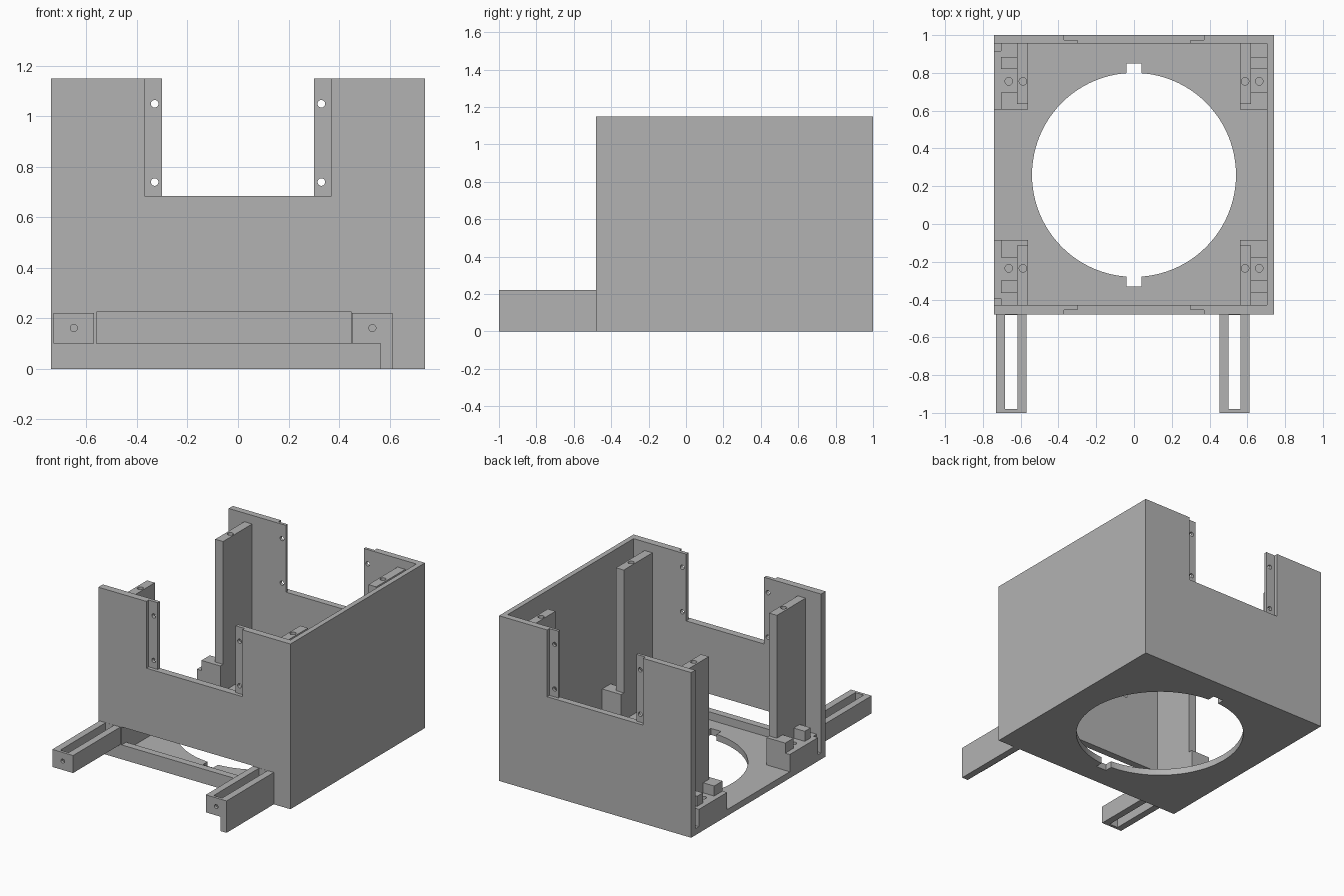
import bpy, bmesh
from mathutils import Matrix, Vector

if "Cube" in bpy.data.objects:
    bpy.data.objects.remove(bpy.data.objects["Cube"], do_unlink=True)

grey = bpy.data.materials.new("plain grey")
grey.use_nodes = True
grey.diffuse_color = (0.45, 0.45, 0.45, 1)
grey.node_tree.nodes["Principled BSDF"].inputs["Base Color"].default_value = grey.diffuse_color

MID_Y = 0.26      # middle of the case front to back
W = 0.74          # half width of the case
FLOOR = 0.045     # floor thickness


def make(name, bm):
    me = bpy.data.meshes.new(name)
    bm.to_mesh(me)
    bm.free()
    ob = bpy.data.objects.new(name, me)
    bpy.context.collection.objects.link(ob)
    me.materials.append(grey)
    return ob


def box(name, x, y, z):
    """Box from three (low, high) ranges, in any order."""
    ranges = [sorted(r) for r in (x, y, z)]
    size = [b - a for a, b in ranges]
    centre = Vector([(a + b) / 2 for a, b in ranges])
    bm = bmesh.new()
    bmesh.ops.create_cube(bm, size=1, matrix=Matrix.Translation(centre) @ Matrix.Diagonal((*size, 1)))
    return make(name, bm)


def cylinder(name, centre, radius, depth, along="Z", sides=24):
    bm = bmesh.new()
    turn = Matrix.Rotation(1.5707963, 4, "X") if along == "Y" else Matrix.Identity(4)
    bmesh.ops.create_cone(bm, cap_ends=True, segments=sides, radius1=radius, radius2=radius,
                          depth=depth, matrix=Matrix.Translation(centre) @ turn)
    return make(name, bm)


def cut(ob, *cutters):
    """Subtract each cutter, bake the result and drop the cutters."""
    for c in cutters:
        c.hide_render = True
        m = ob.modifiers.new("cut", "BOOLEAN")
        m.operation, m.solver, m.object = "DIFFERENCE", "EXACT", c
    bpy.context.view_layer.update()
    baked = bpy.data.meshes.new_from_object(ob.evaluated_get(bpy.context.evaluated_depsgraph_get()))
    ob.modifiers.clear()
    ob.data = baked
    for c in cutters:
        bpy.data.objects.remove(c, do_unlink=True)
    return ob


# Case: floor, front, back and one side wall; open at the top and on the other side
case = box("case", (-W, W), (-0.48, 1), (0, 1.15))
cut(case, box("cavity", (-1, 0.705), (-0.43, 0.955), (FLOOR, 2)))
# Wide notch through front and back walls, and the low slot in the front wall
cut(case, box("wall_notch", (-0.3, 0.3), (-2, 2), (0.685, 2)))
cut(case, box("front_slot", (-0.56, 0.45), (-0.6, -0.4), (0.1, 0.225)))
# Round floor opening with two keyways
cut(case, cylinder("floor_hole", (0, MID_Y, 0), 0.54, 0.3, sides=96))
cut(case, box("keyways", (-0.04, 0.04), (-0.33, 0.85), (-0.2, 0.2)))
# Outer rebates beside the notches, with screw holes
for s in (-1, 1):
    for y in ((-0.6, -0.455), (0.975, 1.2)):
        cut(case, box("rebate", (s * 0.29, s * 0.37), y, (0.685, 2)))
    cut(case, *[cylinder("screw_hole", (s * 0.33, MID_Y, z), 0.015, 3, "Y") for z in (0.74, 1.05)])


# Corner supports: tall panel, stepped base, lip and two posts
def support(name, sx, flip):
    def part(label, x, y, z):
        ys = [2 * MID_Y - v for v in y] if flip else y
        return box(name + label, [sx * v for v in x], ys, z)
    hole_y = 2 * MID_Y - 0.755 if flip else 0.755
    panel = part("_panel", (0.56, 0.62), (0.635, 0.955), (FLOOR, 1.09))
    cut(panel, cylinder("bore", (sx * 0.588, hole_y, 1.09), 0.02, 0.2))
    base = part("_base", (0.62, 0.705), (0.635, 0.955), (FLOOR, 0.165))
    cut(base, cylinder("bore", (sx * 0.663, hole_y, 0.165), 0.02, 0.16))
    part("_lip", (0.56, 0.705), (0.605, 0.635), (FLOOR, 0.235))
    for i, y in enumerate(((0.635, 0.697), (0.82, 0.885))):
        part("_post_%d" % i, (0.62, 0.705), y, (0.165, 0.235))
    if sx < 0:
        part("_outer_step", (0.705, W), (0.605, 0.915), (FLOOR, 0.165))


for sx, side in ((-1, "right"), (1, "left")):
    support("back_%s_support" % side, sx, False)
    support("front_%s_support" % side, sx, True)

# Slotted rails reaching forward, each with a screw hole in its end
for name, x0 in (("right_rail", -0.73), ("left_rail", 0.452)):
    rail = box(name, (x0, x0 + 0.16), (-1, -0.48), (0.1, 0.222))
    cut(rail, box("rail_slot", (x0 + 0.047, x0 + 0.112), (-0.98, -0.481), (0, 1)),
        cylinder("rail_hole", (x0 + 0.08, -1, 0.162), 0.014, 0.1, "Y"))
box("left_rail_leg", (0.565, 0.612), (-1, -0.48), (0, 0.1))
